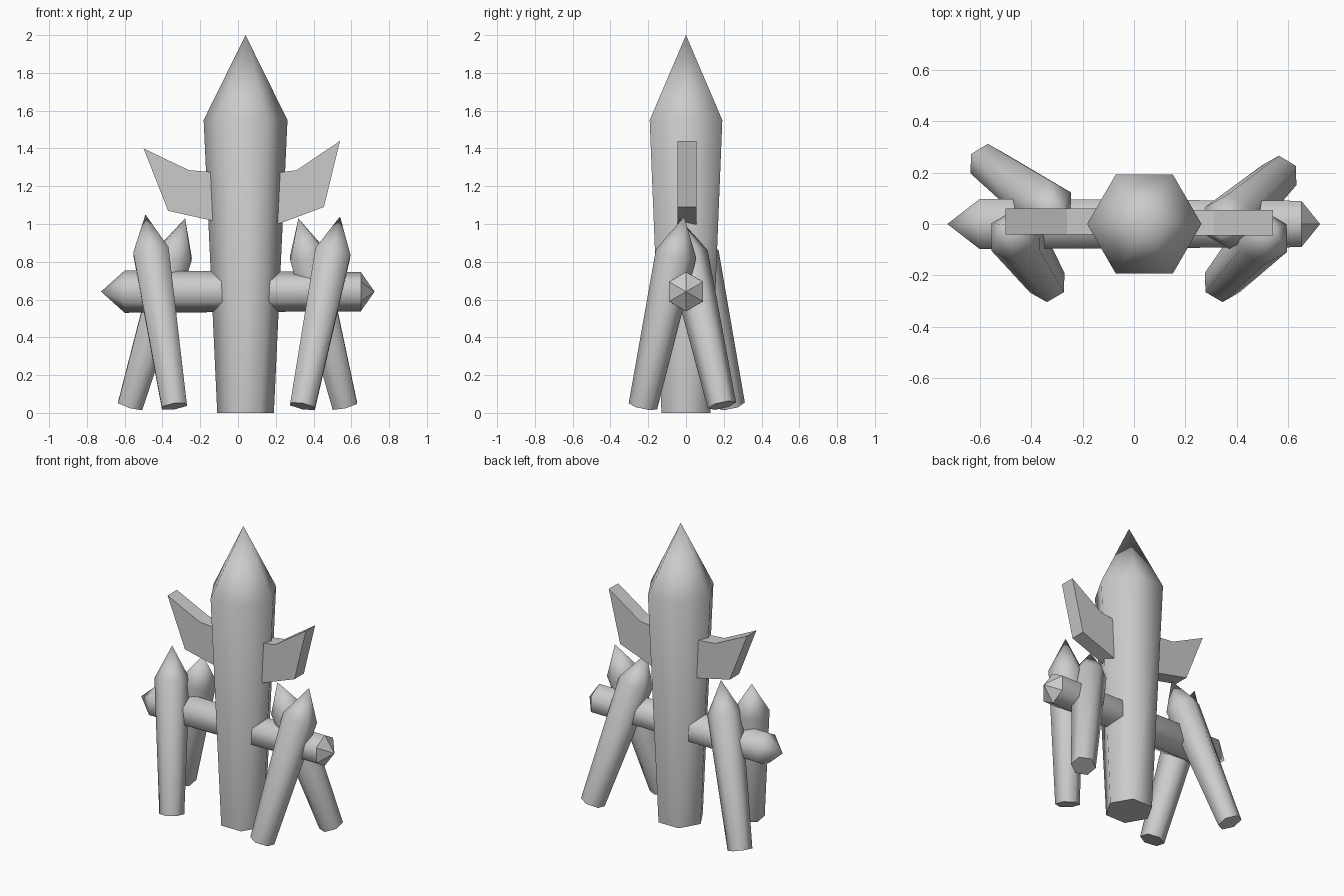
import bpy
import bmesh
import math
from mathutils import Vector

default_cube = bpy.data.objects.get("Cube")
if default_cube:
    bpy.data.objects.remove(default_cube)

grey = bpy.data.materials.new("plain_grey")
grey.use_nodes = True
colour = (0.6, 0.6, 0.6, 1)
grey.diffuse_color = colour
grey.node_tree.nodes["Principled BSDF"].inputs["Base Color"].default_value = colour


def finish(name, bm):
    bmesh.ops.recalc_face_normals(bm, faces=bm.faces)
    mesh = bpy.data.meshes.new(name)
    bm.to_mesh(mesh)
    bm.free()
    mesh.materials.append(grey)
    obj = bpy.data.objects.new(name, mesh)
    bpy.context.collection.objects.link(obj)
    return obj


def pointed_tube(name, base, tip, base_radius, shoulder_radius, shoulder, phase=0, base_point=0):
    """Six-sided tube that widens to a shoulder and ends in a cone."""
    base, tip = Vector(base), Vector(tip)
    axis = tip - base
    length = axis.length
    bm = bmesh.new()
    rings = []
    for radius, height in ((base_radius, 0), (shoulder_radius, shoulder * length)):
        angles = [math.radians(phase + 60 * i) for i in range(6)]
        rings.append([bm.verts.new((radius * math.cos(a), radius * math.sin(a), height)) for a in angles])
    apex = bm.verts.new((0, 0, length))
    low = bm.verts.new((0, 0, -base_point)) if base_point else None
    bottom, top = rings
    for i in range(6):
        j = (i + 1) % 6
        bm.faces.new((bottom[i], bottom[j], top[j], top[i])).smooth = True
        bm.faces.new((top[i], top[j], apex)).smooth = True
        if low:
            bm.faces.new((bottom[j], bottom[i], low))
        bm.edges.get((bottom[i], bottom[j])).smooth = False
    if not low:
        bm.faces.new(bottom[::-1])
    obj = finish(name, bm)
    obj.rotation_mode = 'QUATERNION'
    obj.rotation_quaternion = Vector((0, 0, 1)).rotation_difference(axis)
    obj.location = base


def wing(name, outline, y_front, y_back):
    """Flat plate drawn in x and z, given a thickness along y."""
    bm = bmesh.new()
    face = bm.faces.new([bm.verts.new((x, y_front, z)) for x, z in outline])
    grown = bmesh.ops.extrude_face_region(bm, geom=[face])["geom"]
    verts = [v for v in grown if isinstance(v, bmesh.types.BMVert)]
    bmesh.ops.translate(bm, vec=(0, y_back - y_front, 0), verts=verts)
    finish(name, bm)


# Central hull and the cross arm running through it
pointed_tube("hull", (0.04, 0, 0), (0.04, 0, 2), 0.15, 0.222, 0.775)
pointed_tube("cross_arm", (0.65, 0, 0.642), (-0.725, 0, 0.642), 0.104, 0.112, 0.909, base_point=0.073)

# Four leaning boosters
boosters = {
    "front_right_booster": ((-0.337, -0.228, 0.035), (-0.49, -0.005, 1.05)),
    "front_left_booster": ((0.342, -0.228, 0.035), (0.54, -0.01, 1.04)),
    "back_right_booster": ((-0.57, 0.236, 0.04), (-0.28, 0.025, 1.03)),
    "back_left_booster": ((0.565, 0.19, 0.04), (0.32, -0.035, 1.03)),
}
for name, (base, tip) in boosters.items():
    pointed_tube(name, base, tip, 0.077, 0.109, 0.805, phase=30)

# Swept wings rooted inside the hull
wing("right_wing", [(-0.5, 1.4), (-0.26, 1.285), (-0.08, 1.27), (-0.08, 1.005), (-0.37, 1.07)], -0.04, 0.06)
wing("left_wing", [(0.54, 1.44), (0.31, 1.285), (0.16, 1.265), (0.16, 0.98), (0.455, 1.09)], -0.045, 0.055)
